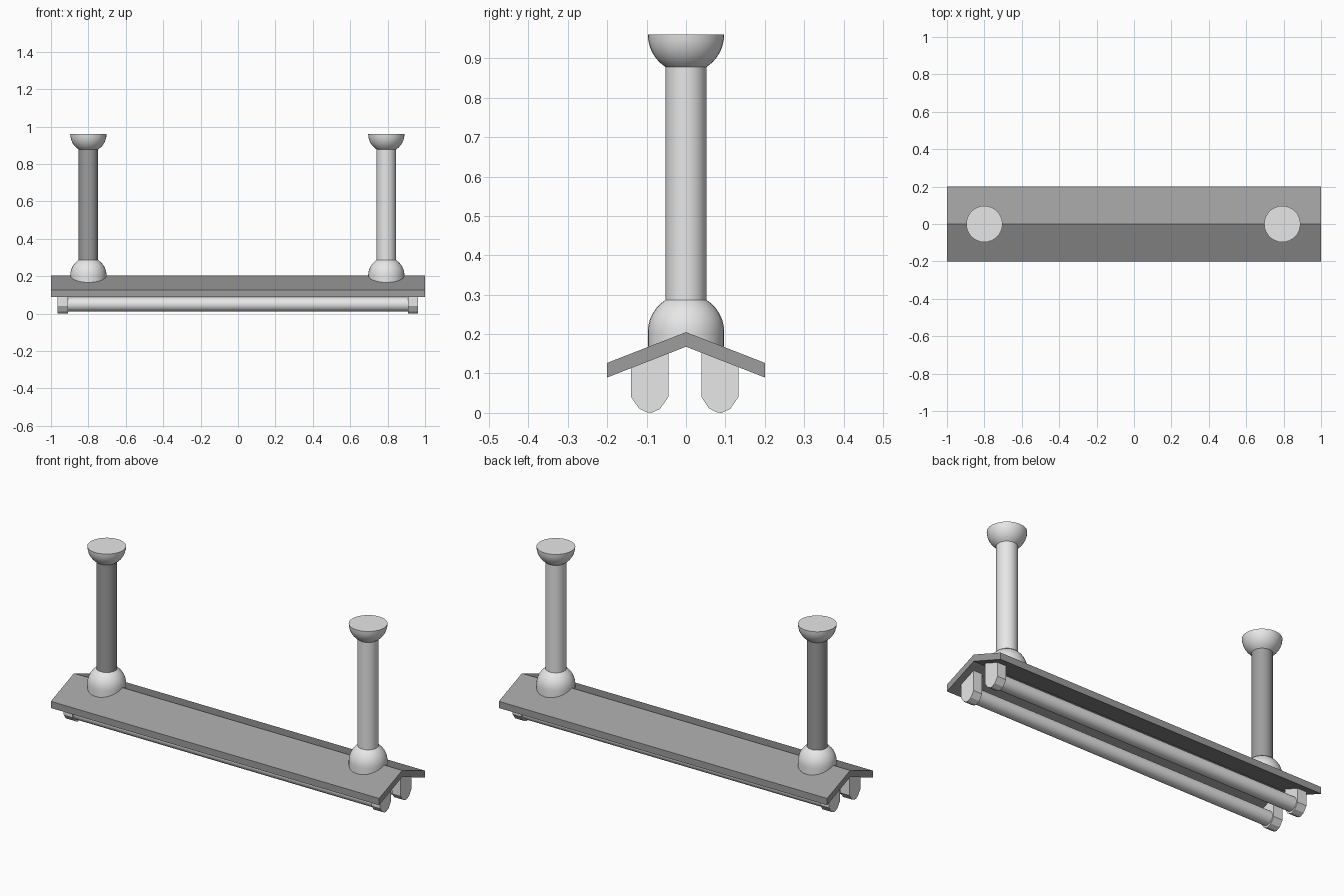
import bpy, bmesh
from math import sin, cos, pi, sqrt, radians

default = bpy.data.objects.get("Cube")
if default:
    bpy.data.objects.remove(default, do_unlink=True)


def material(name, value):
    mat = bpy.data.materials.new(name)
    mat.use_nodes = True
    color = (value, value, value, 1)
    mat.diffuse_color = color
    mat.node_tree.nodes["Principled BSDF"].inputs["Base Color"].default_value = color
    return mat


light_grey = material("light grey", 0.8)
dark_grey = material("dark grey", 0.34)


def make_object(name, bm, mat, smooth=False):
    bmesh.ops.recalc_face_normals(bm, faces=bm.faces)
    mesh = bpy.data.meshes.new(name)
    bm.to_mesh(mesh)
    bm.free()
    mesh.materials.append(mat)
    obj = bpy.data.objects.new(name, mesh)
    bpy.context.collection.objects.link(obj)
    if smooth:
        bpy.ops.object.select_all(action="DESELECT")
        obj.select_set(True)
        bpy.context.view_layer.objects.active = obj
        bpy.ops.object.shade_smooth_by_angle(angle=radians(35))
    return obj


def extrude_x(name, profile, x0, x1, mat):
    """Closed y-z profile swept along x."""
    bm = bmesh.new()
    a, b = ([bm.verts.new((x, y, z)) for y, z in profile] for x in (x0, x1))
    bm.faces.new(a)
    bm.faces.new(b)
    for i in range(len(a)):
        j = (i + 1) % len(a)
        bm.faces.new((a[i], a[j], b[j], b[i]))
    return make_object(name, bm, mat)


def lathe(name, profile, mat, location, along_x=False, sides=32):
    """Capped solid of revolution from (radius, height) points."""
    bm = bmesh.new()
    rings = []
    for r, h in profile:
        ring = []
        for i in range(sides):
            u, v = r * cos(2 * pi * i / sides), r * sin(2 * pi * i / sides)
            ring.append(bm.verts.new((h, u, v) if along_x else (u, v, h)))
        rings.append(ring)
    for low, high in zip(rings, rings[1:]):
        for i in range(sides):
            j = (i + 1) % sides
            bm.faces.new((low[i], low[j], high[j], high[i]))
    bm.faces.new(rings[0])
    bm.faces.new(rings[-1])
    obj = make_object(name, bm, mat, smooth=True)
    obj.location = location
    return obj


# Folded reflector plate
THICK = 0.037
RIDGE, EAVE, HALF = 0.205, 0.127, 0.2
plate = [(-HALF, EAVE), (0, RIDGE), (HALF, EAVE),
         (HALF, EAVE - THICK), (0, RIDGE - THICK), (-HALF, EAVE - THICK)]
extrude_x("reflector_plate", plate, -1, 1, dark_grey)

# Hanging posts with a domed foot and a bowl-shaped ceiling cap
R_BALL, R_POST, TOP = 0.097, 0.052, 0.96
reach = sqrt(R_BALL ** 2 - R_POST ** 2)
end_angle = pi / 2 - 0.566
STEPS = 6
arc = [(R_BALL * cos(end_angle * i / STEPS), R_BALL * sin(end_angle * i / STEPS))
       for i in range(STEPS + 1)]
for side, x, mat in (("right", -0.8, dark_grey), ("left", 0.793, light_grey)):
    foot = [(R_BALL, -0.037)] + arc
    lathe(side + "_foot_dome", foot, light_grey, (x, 0, 0.205))
    lathe(side + "_post", [(R_POST, 0.27), (R_POST, 0.89)], mat, (x, 0, 0))
    cap = [(r, -h) for r, h in reversed(arc)]
    lathe(side + "_ceiling_cap", cap, light_grey, (x, 0, TOP))

# Lamp tubes and their end holders, tops tucked into the plate
W = 0.047
for row, y in (("front", -0.092), ("back", 0.086)):
    lathe(row + "_tube", [(0.038, -0.93), (0.038, 0.93)], light_grey,
          (0, y, 0.05), along_x=True)
    roof = [(y + s * W, RIDGE - 0.02 - 0.39 * abs(y + s * W)) for s in (1, -1)]
    lower = [(-W, 0.04), (-0.028, 0.012), (-0.01, 0.002), (0.004, 0),
             (0.026, 0.01), (W, 0.04)]
    profile = roof + [(y + dy, z) for dy, z in lower]
    for side, x0, x1 in (("right", -0.965, -0.91), ("left", 0.91, 0.963)):
        extrude_x(f"{row}_{side}_holder", profile, x0, x1, light_grey)
